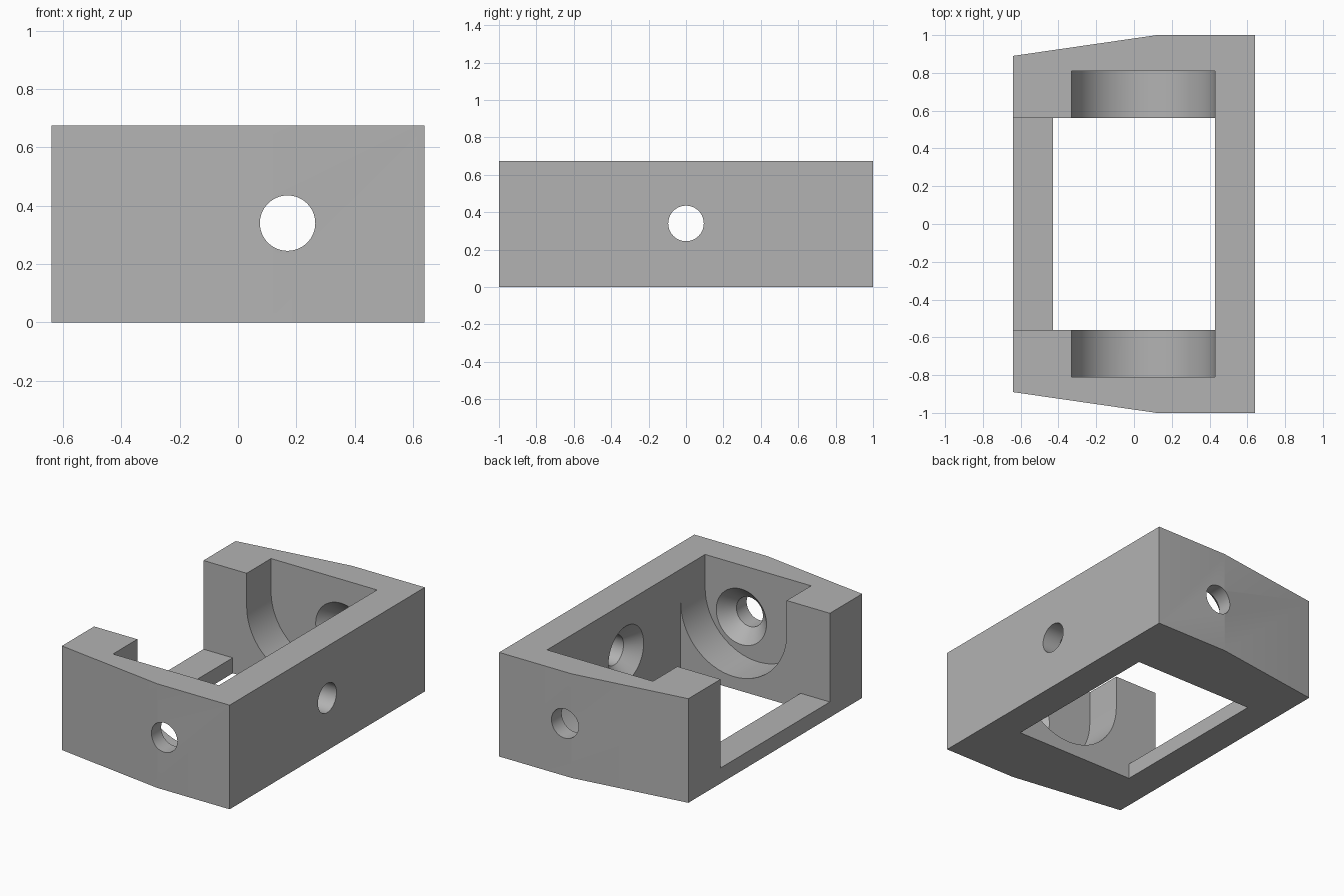
import bpy, bmesh
from math import pi, cos, sin, radians
from mathutils import Matrix, Vector

cube = bpy.data.objects.get("Cube")
if cube:
    bpy.data.objects.remove(cube, do_unlink=True)

H = 0.675          # block height
HOLE_Z = 0.34      # screw hole height
SEG = 64

grey = bpy.data.materials.new("plain_grey")
grey.use_nodes = True
grey.diffuse_color = (0.45, 0.45, 0.45, 1)
grey.node_tree.nodes["Principled BSDF"].inputs["Base Color"].default_value = (0.45, 0.45, 0.45, 1)


def finish(name, bm):
    bmesh.ops.recalc_face_normals(bm, faces=bm.faces[:])
    mesh = bpy.data.meshes.new(name)
    bm.to_mesh(mesh)
    bm.free()
    mesh.materials.append(grey)
    ob = bpy.data.objects.new(name, mesh)
    bpy.context.collection.objects.link(ob)
    return ob


def prism(name, points, offset):
    """Extrude a closed outline of 3D points along an offset."""
    bm = bmesh.new()
    face = bm.faces.new([bm.verts.new(p) for p in points])
    ext = bmesh.ops.extrude_face_region(bm, geom=[face], use_keep_orig=True)
    verts = [v for v in ext["geom"] if isinstance(v, bmesh.types.BMVert)]
    bmesh.ops.translate(bm, verts=verts, vec=offset)
    return finish(name, bm)


def box(name, lo, hi):
    outline = [(lo[0], lo[1], lo[2]), (hi[0], lo[1], lo[2]),
               (hi[0], hi[1], lo[2]), (lo[0], hi[1], lo[2])]
    return prism(name, outline, (0, 0, hi[2] - lo[2]))


def drill(name, profile, axis, origin):
    """Solid of revolution from (radius, position) pairs along an axis."""
    bm = bmesh.new()
    turn = Vector((0, 0, 1)).rotation_difference(Vector(axis)).to_matrix().to_4x4()
    place = Matrix.Translation(origin) @ turn
    rings = []
    for r, t in profile:
        rings.append([bm.verts.new(place @ Vector((r * cos(2 * pi * i / SEG), r * sin(2 * pi * i / SEG), t)))
                      for i in range(SEG)])
    for a, b in zip(rings, rings[1:]):
        for i in range(SEG):
            j = (i + 1) % SEG
            bm.faces.new((a[i], a[j], b[j], b[i]))
    bm.faces.new(rings[0])
    bm.faces.new(rings[-1])
    return finish(name, bm)


# Outer block with tapered ends
half = [(-0.64, -0.89), (0.12, -1), (0.64, -1)]
outline = half + [(x, -y) for x, y in reversed(half)]
bracket = prism("bracket_body", [(x, y, 0) for x, y in outline], (0, 0, H))

# Central opening and the open side above the low rail
opening = box("opening_cutter", (-0.43, -0.56, -0.2), (0.43, 0.56, 0.9))
side_gap = box("side_gap_cutter", (-0.8, -0.56, 0.1), (0, 0.56, 0.9))

# U-shaped pockets in both end walls
R, CX, CZ = 0.38, 0.05, 0.46
arc = [(CX + R * cos(pi + pi * i / 32), -0.81, CZ + R * sin(pi + pi * i / 32)) for i in range(33)]
pocket = prism("pocket_cutter", arc + [(CX + R, -0.81, 0.9), (CX - R, -0.81, 0.9)], (0, 1.62, 0))

# Countersunk screw holes: one through both ends, one through the side wall
flare = [(0.095, -1.1), (0.095, -0.895), (0.2, -0.79)]
end_drill = drill("end_hole_cutter", flare + [(r, -t) for r, t in reversed(flare)],
                  (0, 1, 0), (0.17, 0, HOLE_Z))
side_drill = drill("side_hole_cutter", [(0.21, 0.4), (0.095, 0.515), (0.095, 0.8)],
                   (1, 0, 0), (0, 0, HOLE_Z))

# Cut everything, then drop the cutters
bpy.context.view_layer.objects.active = bracket
for cutter in (opening, side_gap, pocket, end_drill, side_drill):
    cutter.hide_render = True
    mod = bracket.modifiers.new(cutter.name, "BOOLEAN")
    mod.operation = "DIFFERENCE"
    mod.solver = "EXACT"
    mod.object = cutter
    bpy.ops.object.modifier_apply(modifier=mod.name)
    bpy.data.objects.remove(cutter, do_unlink=True)

bpy.ops.object.select_all(action="DESELECT")
bracket.select_set(True)
bpy.ops.object.shade_smooth_by_angle(angle=radians(20))
